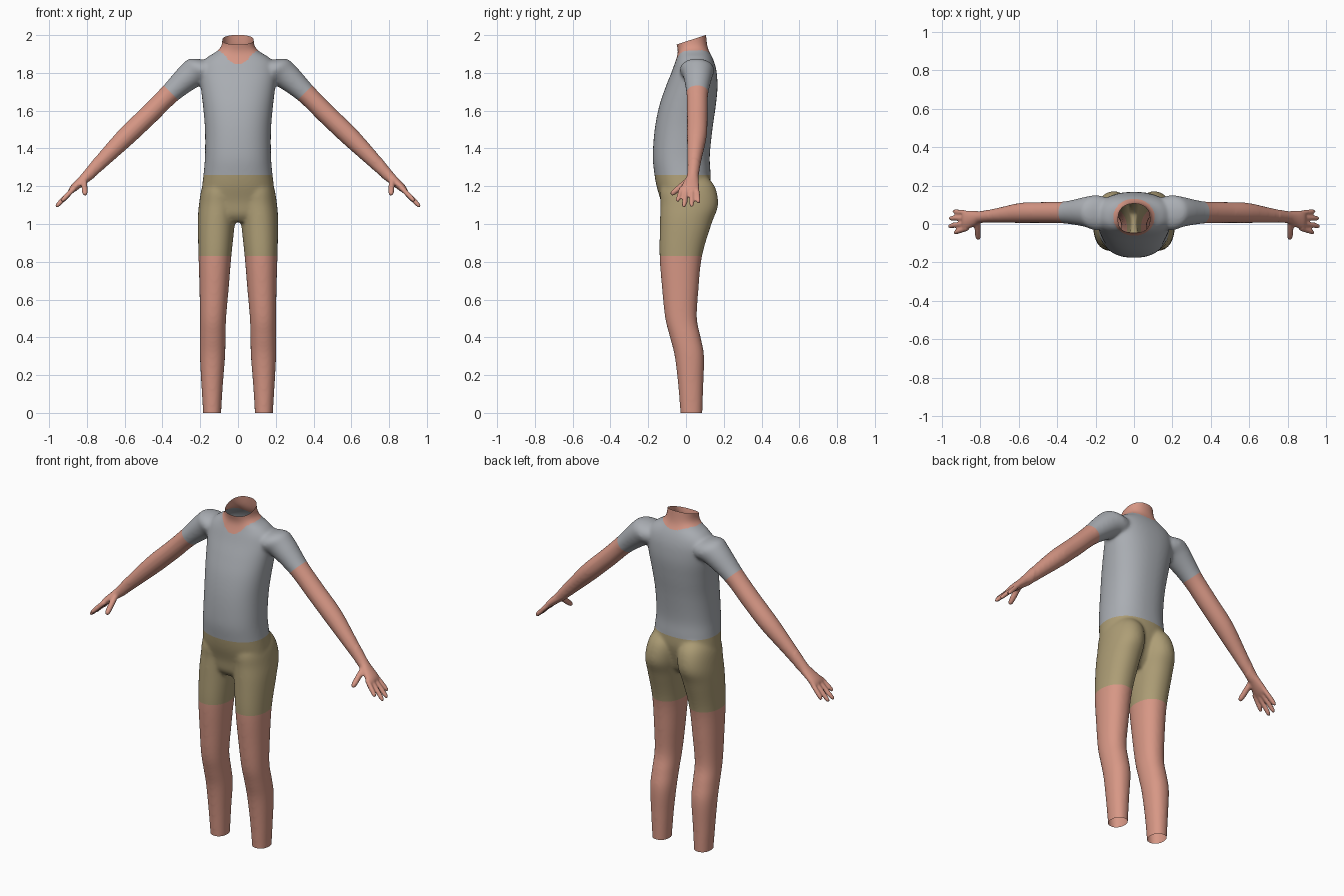
import bpy, bmesh, math
from mathutils import Vector

if "Cube" in bpy.data.objects:
    bpy.data.objects.remove(bpy.data.objects["Cube"])

SIDES, STEPS = 40, 5


def spline(keys):
    """Catmull-Rom interpolation of number tuples."""
    out = []
    for i in range(len(keys) - 1):
        a, b = keys[max(i - 1, 0)], keys[i]
        c, d = keys[i + 1], keys[min(i + 2, len(keys) - 1)]
        for s in range(STEPS):
            t = s / STEPS
            out.append([q + 0.5 * t * (r - p + t * (2*p - 5*q + 4*r - w + t * (3*(q - r) + w - p)))
                        for p, q, r, w in zip(a, b, c, d)])
    out.append(list(keys[-1]))
    return out


def loft(bm, keys, u, v, power=2.0):
    """Closed tube; keys are (x, y, z, radius along u, radius along v)."""
    u, v = Vector(u).normalized(), Vector(v).normalized()
    rings = []
    for x, y, z, ru, rv in spline(keys):
        ring = []
        for i in range(SIDES):
            a = 2 * math.pi * i / SIDES
            c, s = math.cos(a), math.sin(a)
            c = math.copysign(abs(c) ** (2 / power), c)
            s = math.copysign(abs(s) ** (2 / power), s)
            ring.append(bm.verts.new(Vector((x, y, z)) + u * ru * c + v * rv * s))
        rings.append(ring)
    for r0, r1 in zip(rings, rings[1:]):
        for i in range(SIDES):
            j = (i + 1) % SIDES
            bm.faces.new((r0[i], r0[j], r1[j], r1[i]))
    bm.faces.new(rings[0][::-1])
    bm.faces.new(rings[-1])


def upright(rows, side=1):
    """Rows (z, x centre, half width, front y, back y) to loft keys."""
    return [(side * x, (f + b) / 2, z, w, (b - f) / 2) for z, x, w, f, b in rows]


def finger(bm, p0, p1, r, u, v):
    p0, p1 = Vector(p0), Vector(p1)
    keys = [(*p0.lerp(p1, t), r * k, r * k) for t, k in ((0, 1), (.45, 1), (.85, .9), (1, .5))]
    loft(bm, keys, u, v)


bm = bmesh.new()
X, Y = (1, 0, 0), (0, 1, 0)

# torso and neck
loft(bm, upright([
    (1.01, 0, .13, -.09, .05), (1.05, 0, .18, -.12, .085), (1.12, 0, .195, -.133, .11),
    (1.20, 0, .19, -.156, .13), (1.27, 0, .182, -.168, .13), (1.36, 0, .175, -.176, .126),
    (1.50, 0, .175, -.166, .14), (1.62, 0, .185, -.143, .157), (1.72, 0, .197, -.11, .167),
    (1.80, 0, .205, -.078, .163), (1.85, 0, .195, -.06, .152), (1.885, 0, .16, -.048, .138),
    (1.915, 0, .112, -.043, .122), (1.95, 0, .086, -.05, .112), (2.03, 0, .083, -.066, .104)]),
    X, Y, 2.3)

for s in (1, -1):
    # leg with buttock
    loft(bm, upright([
        (1.27, .09, .05, -.04, .09), (1.20, .096, .092, -.13, .152), (1.10, .107, .1, -.135, .17),
        (1.00, .115, .098, -.138, .135), (.83, .122, .087, -.14, .085), (.65, .127, .077, -.126, .066),
        (.50, .132, .069, -.11, .058), (.40, .134, .068, -.085, .078), (.30, .135, .067, -.06, .096),
        (.15, .137, .057, -.042, .092), (0, .137, .048, -.03, .087), (-.04, .137, .046, -.027, .085)], s),
        X, Y, 2.15)

    # arm and palm
    across = (s * .7, 0, .7)
    loft(bm, [(s * x, y, z, ry, r) for x, y, z, ry, r in [
        (.12, .055, 1.83, .07, .05), (.19, .058, 1.815, .092, .085), (.25, .063, 1.787, .078, .074),
        (.36, .06, 1.69, .058, .055), (.47, .06, 1.58, .055, .053), (.585, .058, 1.47, .053, .052),
        (.70, .046, 1.355, .04, .042), (.79, .037, 1.262, .031, .031), (.825, .03, 1.23, .038, .025),
        (.87, .02, 1.19, .05, .02), (.888, .015, 1.172, .048, .013)]], Y, across)

    # four fingers and thumb
    for y0, tip in ((-.022, (.935, -.045, 1.12)), (.005, (.965, -.012, 1.09)),
                    (.031, (.962, .03, 1.092)), (.056, (.94, .066, 1.112))):
        finger(bm, (s * .865, y0, 1.192), (s * tip[0], tip[1], tip[2]), .0135, Y, across)
    finger(bm, (s * .815, .01, 1.23), (s * .81, -.08, 1.155), .016, X, (0, .65, -.75))

bmesh.ops.recalc_face_normals(bm, faces=bm.faces)
mesh = bpy.data.meshes.new("body_parts")
bm.to_mesh(mesh)
bm.free()
body = bpy.data.objects.new("clothed_body", mesh)
bpy.context.collection.objects.link(body)

# fuse the parts into one skin
mod = body.modifiers.new("fuse", 'REMESH')
mod.mode = 'VOXEL'
mod.voxel_size = 0.0065
fused = bpy.data.meshes.new_from_object(body.evaluated_get(bpy.context.evaluated_depsgraph_get()))
body.modifiers.clear()
body.data = fused

bm = bmesh.new()
bm.from_mesh(fused)
trunk = [v for v in bm.verts if abs(v.co.x) < .76]
for i in range(14):
    bmesh.ops.smooth_vert(bm, verts=trunk if i > 1 else bm.verts[:], factor=.5,
                          use_axis_x=True, use_axis_y=True, use_axis_z=True)


def cut(co, no, clear=False):
    bmesh.ops.bisect_plane(bm, geom=bm.verts[:] + bm.edges[:] + bm.faces[:], dist=1e-5,
                           plane_co=co, plane_no=no, clear_outer=clear)


# open neck and ankles, then hem lines
cut((0, -.05, 1.95), (0, -.31, .95), True)
cut((0, 0, 0), (0, 0, -1), True)
cut((0, 0, 1.26), (0, 0, 1))
cut((0, 0, .83), (0, 0, 1))
for s in (1, -1):
    cut((s * .355, 0, 1.695), (s, 0, -1))

# colours by region
for name, col in (("skin", (.68, .31, .235)), ("grey shirt", (.40, .42, .45)),
                  ("khaki shorts", (.42, .34, .18))):
    m = bpy.data.materials.new(name)
    m.diffuse_color = (*col, 1)
    m.use_nodes = True
    m.node_tree.nodes["Principled BSDF"].inputs["Base Color"].default_value = m.diffuse_color
    fused.materials.append(m)
for f in bm.faces:
    f.smooth = True
    c = f.calc_center_median()
    collar = c.z > 1.8 and (c.x / .108) ** 2 + ((c.y - .035) / .096) ** 2 < 1
    sleeve_end = abs(c.x) > .25 and abs(c.x) - c.z > -1.34
    if collar or sleeve_end or c.z < .83:
        f.material_index = 0
    else:
        f.material_index = 1 if c.z > 1.26 else 2
bm.to_mesh(fused)
bm.free()
